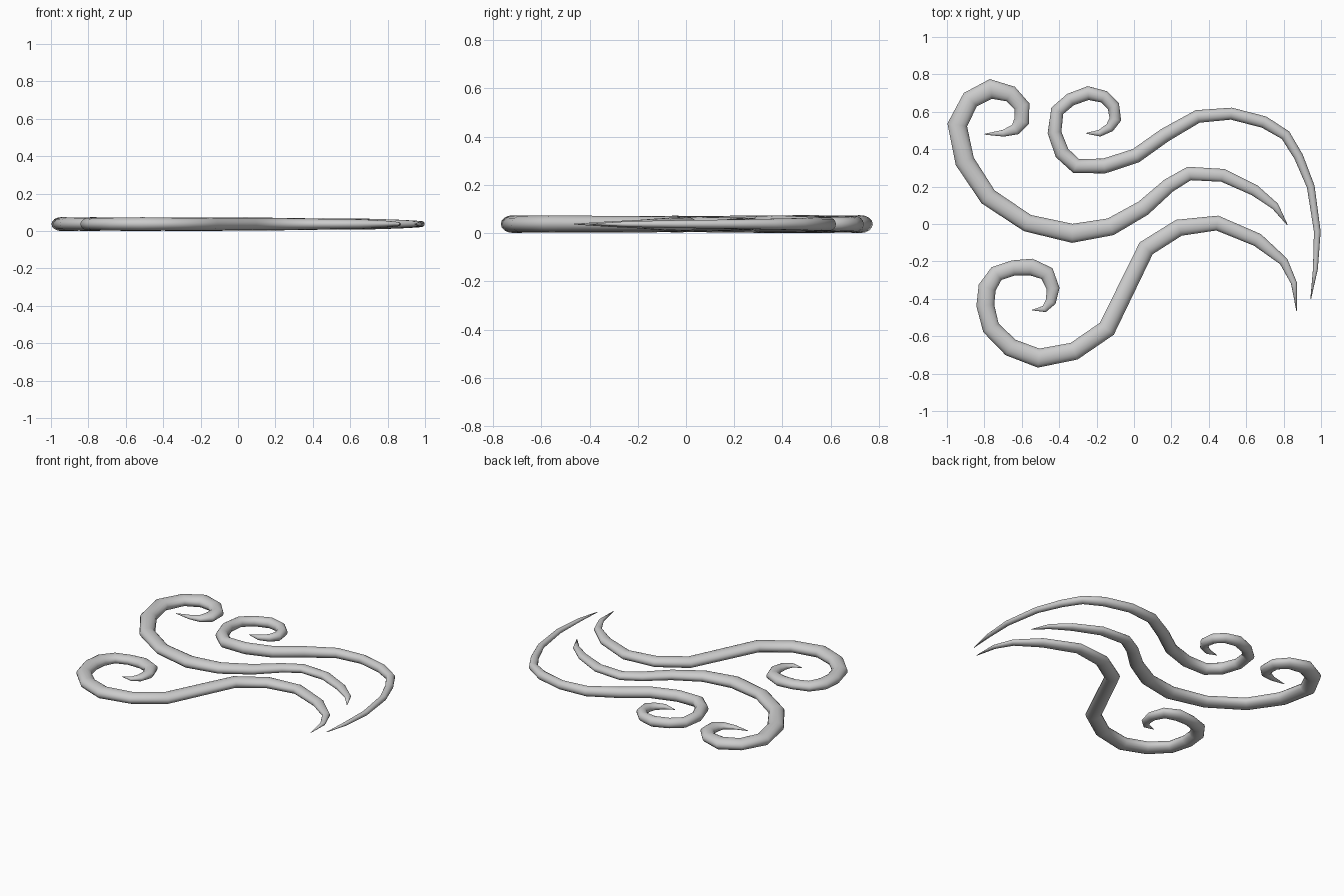
import bpy
import bmesh
import math
from mathutils import Vector

cube = bpy.data.objects.get("Cube")
if cube:
    bpy.data.objects.remove(cube, do_unlink=True)

SIDES = 16
UNIT = 0.01          # paths are written in hundredths
MID_HEIGHT = 0.037   # all strands share one centre plane

# One plain grey for every strand
grey = bpy.data.materials.new("soft grey")
grey.use_nodes = True
GREY_COLOUR = (0.6, 0.6, 0.6, 1.0)
grey.diffuse_color = GREY_COLOUR
grey.node_tree.nodes["Principled BSDF"].inputs["Base Color"].default_value = GREY_COLOUR


def make_strand(name, path, flatness):
    """Sweep a tapered oval along a flat path of (x, y, half width)."""
    centres = [Vector((x, y, 0)) * UNIT for x, y, _ in path]
    widths = [max(w * UNIT, 0.002) for _, _, w in path]
    bm = bmesh.new()
    rings = []
    last = len(path) - 1
    for i, (centre, width) in enumerate(zip(centres, widths)):
        # the ring lies on the bisector of the two neighbouring segments
        ahead = (centres[min(i + 1, last)] - centres[min(i, last - 1)]).normalized()
        behind = (centres[max(i, 1)] - centres[max(i - 1, 0)]).normalized()
        along = (ahead + behind).normalized()
        side = Vector((along.y, -along.x, 0))
        ring = []
        for s in range(SIDES):
            a = math.tau * s / SIDES
            height = MID_HEIGHT + math.sin(a) * width * flatness
            ring.append(bm.verts.new(centre + side * math.cos(a) * width
                                     + Vector((0, 0, height))))
        rings.append(ring)
    for r0, r1 in zip(rings, rings[1:]):
        for s in range(SIDES):
            t = (s + 1) % SIDES
            bm.faces.new((r0[s], r0[t], r1[t], r1[s]))
    bm.faces.new(rings[0])
    bm.faces.new(rings[-1])
    bmesh.ops.recalc_face_normals(bm, faces=bm.faces)
    for face in bm.faces:
        face.smooth = True

    mesh = bpy.data.meshes.new(name)
    bm.to_mesh(mesh)
    bm.free()
    mesh.materials.append(grey)
    strand = bpy.data.objects.new(name, mesh)
    bpy.context.collection.objects.link(strand)
    return strand


# Middle strand: large curl at the back left, tip at the right
middle_path = [
    (-80, 48, 0), (-70, 48.5, 1.8), (-63.5, 50.5, 3), (-60, 55, 4.2),
    (-60, 63, 4.3), (-66, 69.5, 4.5), (-76.5, 72.2, 5.3), (-87.5, 66.5, 5),
    (-94.5, 53, 5.3), (-90.5, 33.5, 5.2), (-78, 14.5, 4.9), (-57, 0.5, 4.7),
    (-33, -5, 5.1), (-12.5, -1.5, 4.7), (5, 8.5, 4.3), (18.5, 20.5, 3.9),
    (29.5, 27, 3.7), (47.5, 26, 3.5), (64.5, 18, 3), (75.5, 9.5, 2), (82, -0.5, 0),
]

# Back strand: small curl, long sweep to the far right
back_path = [
    (-25.5, 48.5, 0), (-18.5, 48.5, 1.8), (-13, 51.5, 2.5), (-10, 56, 3.2),
    (-11, 63, 3.3), (-16, 68, 3.4), (-24.5, 70, 3.7), (-34, 66.5, 3.5),
    (-41, 60.5, 3.6), (-42.5, 49, 3.7), (-38.5, 38, 4), (-31, 31, 4),
    (-16, 31, 4), (1, 36.5, 3.9), (16.5, 47.5, 3.8), (34, 57.5, 3.5),
    (52, 59, 3.2), (69.5, 54.5, 3.2), (81, 47.5, 2.8), (88, 36, 2.5),
    (94.5, 20, 2.1), (98, -4, 1.8), (97, -24, 1.3), (94.5, -40, 0),
]

# Front strand: curl at the front left, steep rise to the right
front_path = [
    (-54.5, -46, 0), (-48, -45.5, 1.8), (-44.5, -41.5, 2.8), (-43.3, -34.5, 3.5),
    (-46.5, -26.5, 4.1), (-55, -23, 4.5), (-64.5, -23.5, 4.1), (-73.5, -26.5, 4.3),
    (-78.5, -34, 4.8), (-79.5, -43.5, 4.8), (-76.5, -55.5, 4.7), (-66, -66, 4.9),
    (-51, -71.7, 5.1), (-32, -68, 4.8), (-14.5, -56, 4.9), (6.5, -13, 4.7),
    (24, -2, 4.5), (44.5, 0.5, 4), (66, -8.5, 3.6), (80, -20, 2.4),
    (85.5, -31.5, 1.6), (87, -46.5, 0),
]

make_strand("middle_strand", middle_path, 0.7)
make_strand("back_strand", back_path, 0.9)
make_strand("front_strand", front_path, 0.72)
